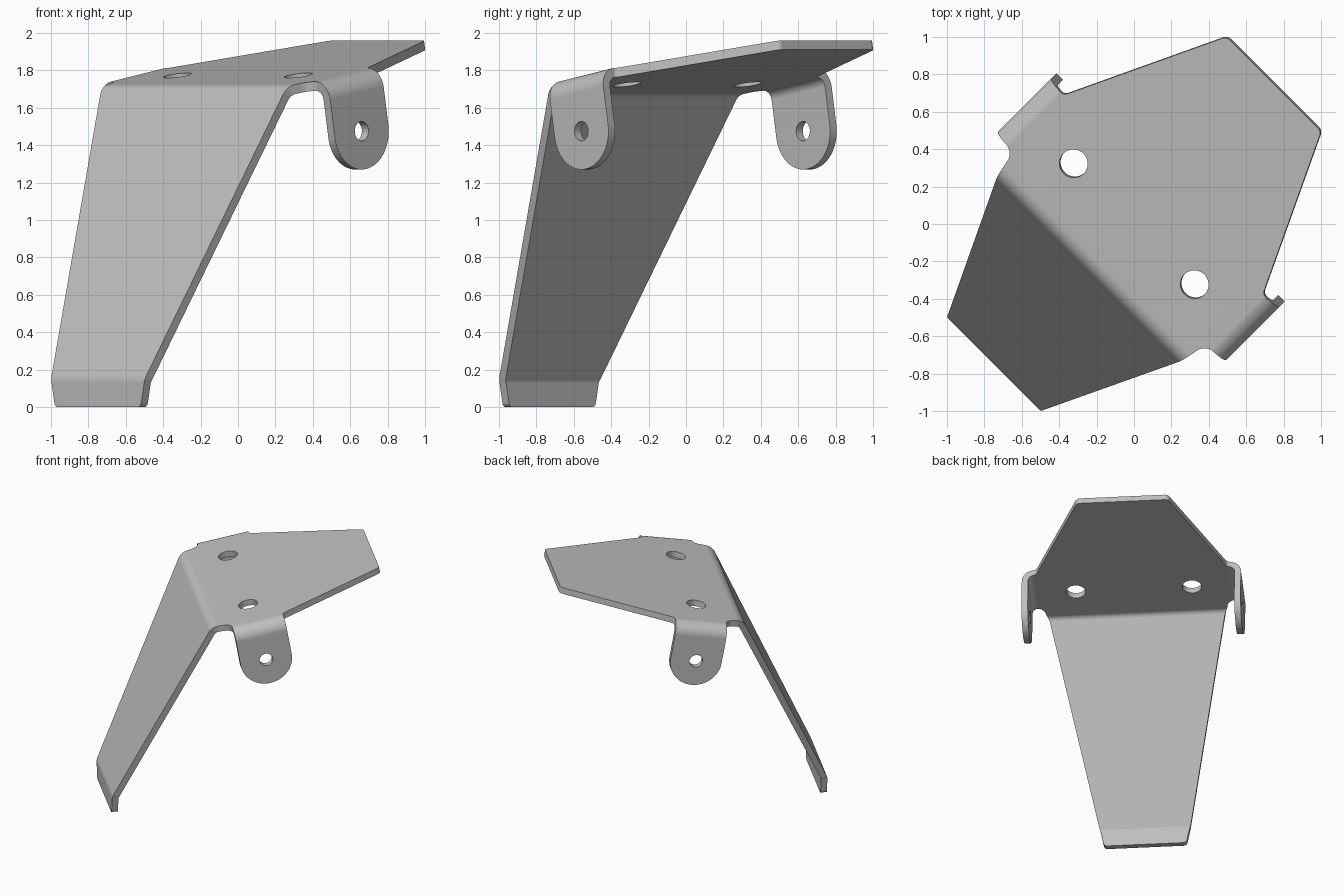
import bpy, bmesh
from math import sin, cos, tan, pi, radians, sqrt
from mathutils import Vector

cube = bpy.data.objects.get("Cube")
if cube:
    bpy.data.objects.remove(cube, do_unlink=True)

THICK = 0.05
TILT = radians(10)          # slope of the top plate
PLATE_Z = 1.773             # height of the plate above the origin
R = 0.1                     # outer radius of every bend
# bends as (start along the sheet, angle)
LEG_BENDS = [(0.283, radians(55)), (2.032, radians(25))]
TAB_BENDS = [(0.763, radians(90))]


def round_corners(corners, steps=16):
    """Fillet a closed polygon of (x, y, radius) corners."""
    pts = []
    for i, (x, y, r) in enumerate(corners):
        p = Vector((x, y))
        to_prev = (Vector(corners[i - 1][:2]) - p).normalized()
        to_next = (Vector(corners[(i + 1) % len(corners)][:2]) - p).normalized()
        half = to_prev.angle(to_next) / 2
        centre = p + (to_prev + to_next).normalized() * r / sin(half)
        start = p + to_prev * r / tan(half) - centre
        end = p + to_next * r / tan(half) - centre
        sweep = start.angle(end)
        for k in range(steps + 1):
            t = k / steps
            pts.append(centre + (start * sin((1 - t) * sweep)
                                 + end * sin(t * sweep)) / sin(sweep))
    return pts


def circle(x, y, r, n=40):
    return [Vector((x + r * cos(2 * pi * k / n), y + r * sin(2 * pi * k / n)))
            for k in range(n)]


def follow(dist, depth, bends):
    """Position on the bent sheet at a distance along it and depth below its skin."""
    x = z = ang = pos = 0.0
    for start, turn in bends:
        if dist <= start:
            break
        x += (start - pos) * cos(ang)
        z -= (start - pos) * sin(ang)
        th = min((dist - start) / R, turn)
        x += R * (sin(ang + th) - sin(ang))
        z += R * (cos(ang + th) - cos(ang))
        ang += th
        pos = start + R * th
    x += (dist - pos) * cos(ang)
    z -= (dist - pos) * sin(ang)
    return x - depth * sin(ang), z - depth * cos(ang)


def fold(co):
    """Map a point of the flat slab onto the folded bracket."""
    a, b, depth = co.x, co.y, -co.z
    if abs(b) > TAB_BENDS[0][0]:
        s = a
        v, h = follow(abs(b), depth, TAB_BENDS)
        v = v if b > 0 else -v
    else:
        x, h = follow(-a, depth, LEG_BENDS)
        s, v = -x, b
    u = s * cos(TILT) - h * sin(TILT)
    z = PLATE_Z + s * sin(TILT) + h * cos(TILT)
    return Vector(((u + v) / sqrt(2), (u - v) / sqrt(2), z))


# Flat pattern: back corner, tab, notch and foot on one side, then mirrored
half = [(1.074, 0.358, 0.04), (0.224, 0.753, 0.035),
        (0.224, 1.331, 0.2045), (-0.186, 1.331, 0.2045),
        (-0.186, 0.729, 0.07), (-2.204, 0.324, 0.03)]
outline = half + [(a, -b, r) for a, b, r in reversed(half)]
loops = [round_corners(outline)]
for side in (1, -1):
    loops.append(circle(0, side * 0.457, 0.076))        # plate holes
    loops.append(circle(0.019, side * 1.126, 0.052))    # tab holes

bm = bmesh.new()
for loop in loops:
    vs = [bm.verts.new((p.x, p.y, 0)) for p in loop]
    for i, v in enumerate(vs):
        bm.edges.new((vs[i - 1], v))
bmesh.ops.triangle_fill(bm, edges=bm.edges[:], use_beauty=True, normal=(0, 0, 1))

# Give the sheet its thickness
ext = bmesh.ops.extrude_face_region(bm, geom=bm.faces[:], use_keep_orig=True)
bmesh.ops.translate(bm, vec=(0, 0, -THICK),
                    verts=[g for g in ext["geom"] if isinstance(g, bmesh.types.BMVert)])


def cut_bend(bends, normal, steps):
    for start, turn in bends:
        for k in range(steps + 1):
            bmesh.ops.bisect_plane(
                bm, geom=bm.verts[:] + bm.edges[:] + bm.faces[:], dist=1e-5,
                plane_co=Vector(normal) * (start + R * turn * k / steps),
                plane_no=normal)


# Cut lines across the bends, then fold
cut_bend(LEG_BENDS, (-1, 0, 0), 8)
cut_bend(TAB_BENDS, (0, 1, 0), 10)
cut_bend(TAB_BENDS, (0, -1, 0), 10)
for v in bm.verts:
    v.co = fold(v.co)
bmesh.ops.recalc_face_normals(bm, faces=bm.faces[:])

mesh = bpy.data.meshes.new("folded_bracket")
bm.to_mesh(mesh)
bm.free()
bracket = bpy.data.objects.new("folded_bracket", mesh)
bpy.context.collection.objects.link(bracket)

# Plain grey metal
grey = bpy.data.materials.new("light_grey_metal")
grey.use_nodes = True
colour = (0.52, 0.52, 0.52, 1)
grey.diffuse_color = colour
grey.node_tree.nodes["Principled BSDF"].inputs["Base Color"].default_value = colour
mesh.materials.append(grey)

# Smooth bends, sharp rims
bpy.ops.object.select_all(action="DESELECT")
bracket.select_set(True)
bpy.context.view_layer.objects.active = bracket
bpy.ops.object.shade_smooth_by_angle(angle=radians(30))
weighted = bracket.modifiers.new("flat_face_shading", "WEIGHTED_NORMAL")
weighted.keep_sharp = True
